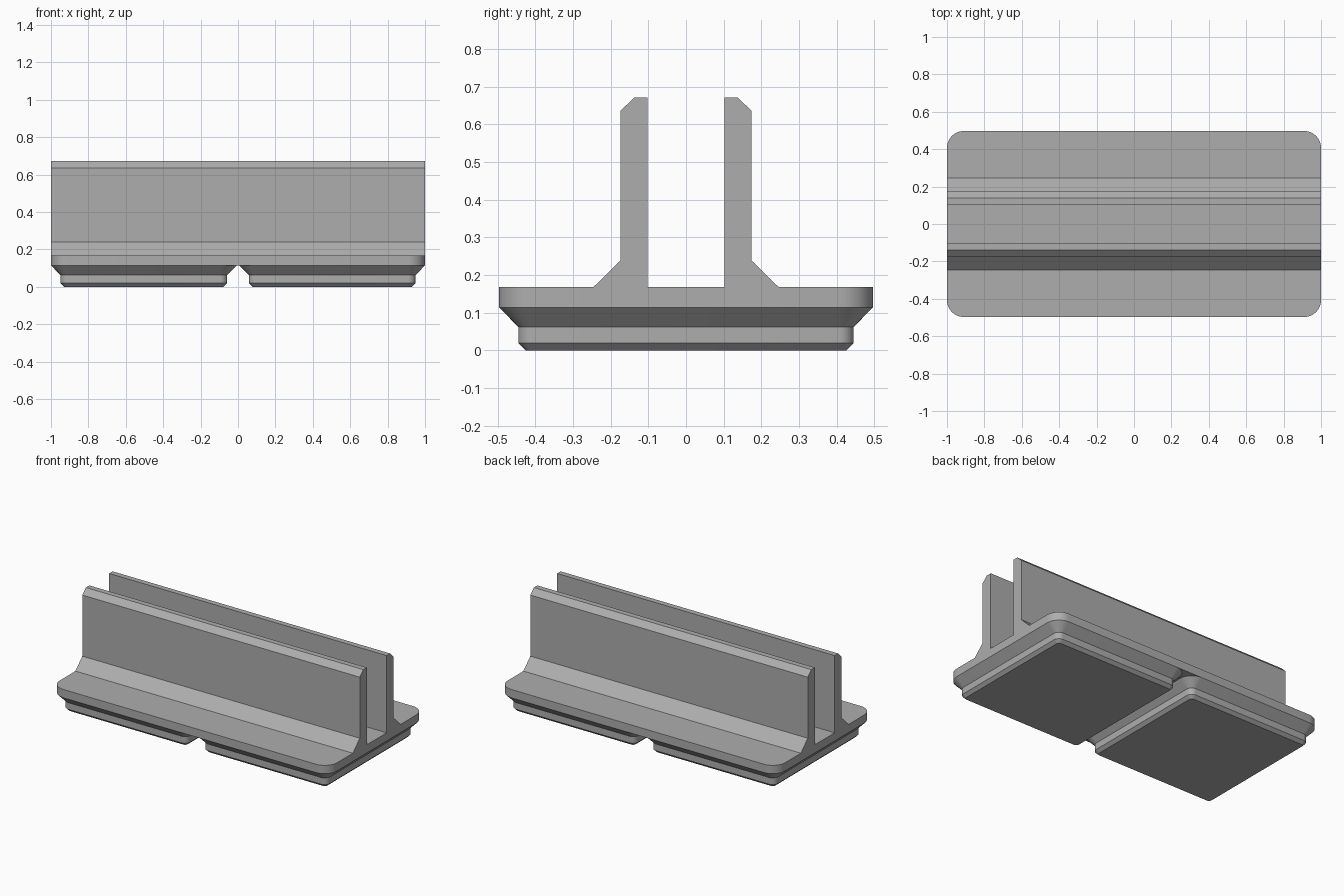
import bpy
import bmesh
from math import cos, sin, pi, radians

if "Cube" in bpy.data.objects:
    bpy.data.objects.remove(bpy.data.objects["Cube"])

# Single plain grey material
GREY = (0.42, 0.42, 0.42, 1)
grey = bpy.data.materials.new("plain grey")
grey.diffuse_color = GREY
grey.use_nodes = True
grey.node_tree.nodes["Principled BSDF"].inputs["Base Color"].default_value = GREY

HALF_DEPTH = 0.497
PLATE_BOTTOM, PLATE_TOP = 0.114, 0.168
CORNER = 0.09
ARC_STEPS = 10


def rounded_rect(half_x, half_y, radius):
    """Counter-clockwise outline of a rectangle with round corners."""
    points = []
    for quarter, (sx, sy) in enumerate([(1, 1), (-1, 1), (-1, -1), (1, -1)]):
        for step in range(ARC_STEPS + 1):
            a = (quarter + step / ARC_STEPS) * pi / 2
            points.append((sx * (half_x - radius) + radius * cos(a),
                           sy * (half_y - radius) + radius * sin(a)))
    return points


def loft(name, sections, cap_end=True):
    """Join matching rings of 3D points into a closed part."""
    bm = bmesh.new()
    rings = [[bm.verts.new(p) for p in ring] for ring in sections]
    for low, high in zip(rings, rings[1:]):
        for i in range(len(low)):
            j = (i + 1) % len(low)
            bm.faces.new((low[i], low[j], high[j], high[i]))
    bm.faces.new(rings[0][::-1])
    if cap_end:
        bm.faces.new(rings[-1])
    bmesh.ops.recalc_face_normals(bm, faces=bm.faces)
    mesh = bpy.data.meshes.new(name)
    bm.to_mesh(mesh)
    bm.free()
    mesh.materials.append(grey)
    obj = bpy.data.objects.new(name, mesh)
    bpy.context.collection.objects.link(obj)
    bpy.ops.object.select_all(action="DESELECT")
    obj.select_set(True)
    bpy.context.view_layer.objects.active = obj
    bpy.ops.object.shade_smooth_by_angle(angle=radians(20))
    return obj


# Base plate
outline = rounded_rect(1, HALF_DEPTH, CORNER)
loft("base_plate", [[(x, y, z) for x, y in outline]
                    for z in (PLATE_BOTTOM, PLATE_TOP)])

# Two stepped feet: (height, inset from the plate edge)
FOOT_STEPS = [(0, 0.071), (0.019, 0.0515), (0.062, 0.0515), (PLATE_BOTTOM, 0)]
for side, name in ((1, "left_foot"), (-1, "right_foot")):
    rings = []
    for z, inset in FOOT_STEPS:
        half = HALF_DEPTH - inset
        rings.append([(x + side * 0.503, y, z)
                      for x, y in rounded_rect(half, half, CORNER - inset)])
    loft(name, rings, cap_end=False)

# Two upright rails with a flared base and a chamfered outer top edge
RAIL = [(0.102, PLATE_TOP), (0.246, PLATE_TOP), (0.1745, 0.238),
        (0.1745, 0.636), (0.138, 0.671), (0.102, 0.671)]
for side, name in ((-1, "front_rail"), (1, "back_rail")):
    loft(name, [[(x, side * y, z) for y, z in RAIL] for x in (-1, 1)])
